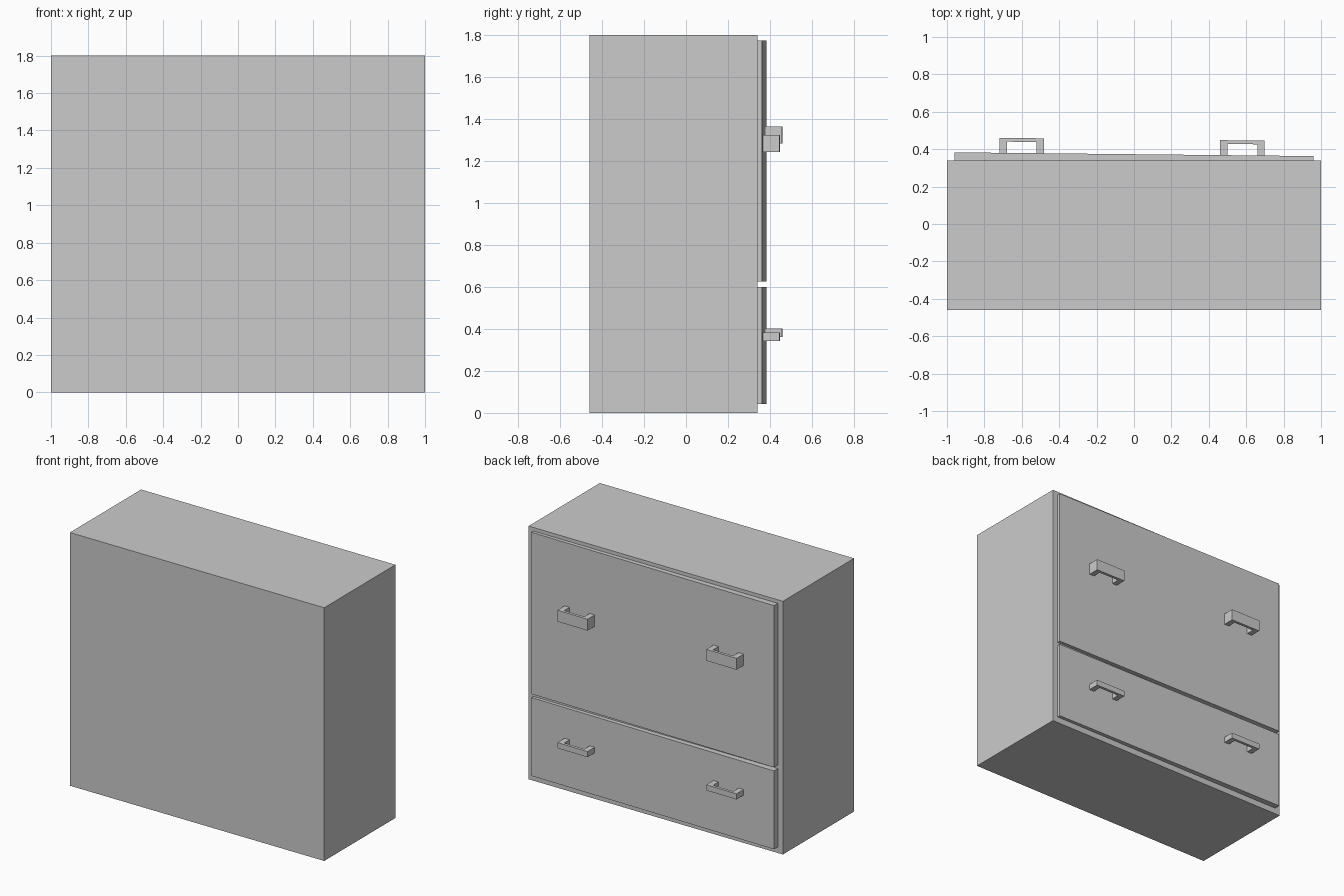
import bpy, bmesh

if "Cube" in bpy.data.objects:
    bpy.data.objects.remove(bpy.data.objects["Cube"])

# The drawer fronts sit very slightly askew: front surface depth along x
def face_y(x):
    return 0.373 - 0.0104 * x

# Vertical prism from an outline in the xy plane
def prism(name, outline, z0, z1):
    bm = bmesh.new()
    face = bm.faces.new([bm.verts.new((x, y, z0)) for x, y in outline])
    top = bmesh.ops.extrude_face_region(bm, geom=[face])["geom"]
    for v in top:
        if isinstance(v, bmesh.types.BMVert):
            v.co.z = z1
    bmesh.ops.recalc_face_normals(bm, faces=bm.faces)
    mesh = bpy.data.meshes.new(name)
    bm.to_mesh(mesh)
    bm.free()
    obj = bpy.data.objects.new(name, mesh)
    bpy.context.collection.objects.link(obj)
    return obj

# Cabinet body
prism("cabinet_body", [(-1, -0.46), (1, -0.46), (1, 0.34), (-1, 0.34)], 0, 1.8)

# Drawer fronts
for name, z0, z1 in (("lower_drawer_front", 0.043, 0.60),
                     ("upper_drawer_front", 0.625, 1.775)):
    w = 0.96
    prism(name, [(-w, 0.34), (w, 0.34), (w, face_y(w)), (-w, face_y(-w))], z0, z1)

# U-shaped handle following the drawer front
def handle(name, xc, z0, height):
    a, b = 0.119, 0.08
    outline = [(-a, 0), (-a, 0.08), (a, 0.08), (a, 0),
               (b, 0), (b, 0.06), (-b, 0.06), (-b, 0)]
    prism(name, [(xc + u, face_y(xc + u) + d) for u, d in outline], z0, z0 + height)

handle("upper_handle_right", 0.58, 1.242, 0.081)
handle("upper_handle_left", -0.60, 1.284, 0.081)
handle("lower_handle_right", 0.58, 0.342, 0.04)
handle("lower_handle_left", -0.60, 0.362, 0.04)
